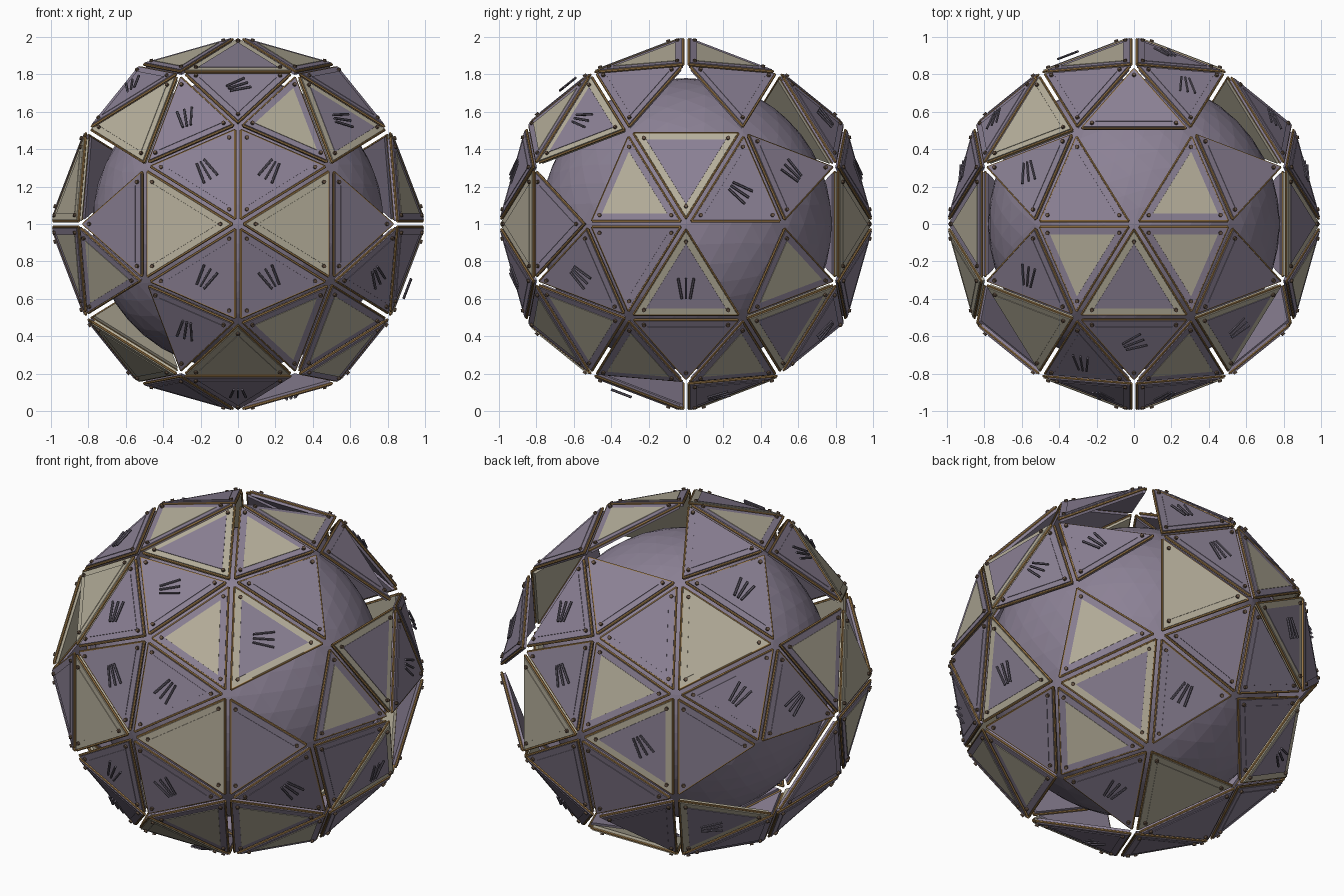
import bpy, bmesh, math
from mathutils import Vector, Matrix

if "Cube" in bpy.data.objects:
    bpy.data.objects.remove(bpy.data.objects["Cube"])


def material(name, rgb):
    m = bpy.data.materials.new(name)
    m.use_nodes = True
    m.diffuse_color = (*rgb, 1)
    bsdf = m.node_tree.nodes["Principled BSDF"]
    bsdf.inputs["Base Color"].default_value = (*rgb, 1)
    bsdf.inputs["Roughness"].default_value = 0.7
    return m


MATS = [material("dusty purple", (0.26, 0.22, 0.30)),
        material("warm cream", (0.47, 0.43, 0.33)),
        material("bronze trim", (0.33, 0.19, 0.065)),
        material("dark bolt", (0.14, 0.09, 0.06)),
        material("vent grey", (0.12, 0.105, 0.14))]
PURPLE, CREAM, BRONZE, BOLT, VENT = range(5)

# Geodesic nodes of one octant (front, left, upper); all others are mirrored
A, B, C = 0.526, 0.851, 0.309
NODE = {
    "O": (0, -1, 0), "X": (1, 0, 0), "Z": (0, 0, 1),
    "T": (0, -B, A), "B": (A, 0, B), "C": (B, -A, 0),
    "P": (0.5, -0.809, C), "Q": (C, -0.5, 0.809), "R": (0.809, -C, 0.5),
}

# Panel styles: p purple, v purple with vents, c cream inset, d cream border,
# D cream border with vents, e all cream, . no panel.
# Each string runs over the sides: left/right, then front/back, then up/down.
# A small letter in a key is a node mirrored over the plane it straddles.
# The vents of a panel point at the first node of its key.
OCTANT_PANELS = {
    "OTP": "vvvpvvcp",
    "QTP": "ccvvvvpp",
    "RQP": "Dc.de.eD",
    "RPC": ".vvc.cv.",
    "CRX": "cpv.ecv.",
    "BQR": "pcpcvevp",
    "QZB": "c.cvcppp",
}
STRADDLING_PANELS = {          # key: (straddled axis, styles)
    "pOP": (2, "eeeD"),
    "CPp": (2, "p.pp"),
    "QTq": (0, "vep."),
    "ZQq": (0, "dv.e"),
    "BRr": (1, ".p.p"),
    "XRr": (1, "dDcp"),
}


def paint(geom_verts, mat):
    for f in {f for v in geom_verts for f in v.link_faces}:
        f.material_index = mat


def inset(tri, d):
    """Shrink a triangle so that every edge moves inward by d."""
    a, b, c = tri
    la, lb, lc = (b - c).length, (c - a).length, (a - b).length
    per = la + lb + lc
    centre = (a * la + b * lb + c * lc) / per
    inradius = (b - a).cross(c - a).length / per
    return [centre + (p - centre) * (1 - d / inradius) for p in tri]


def prism(bm, tri, n, low, high, mat):
    lo = [bm.verts.new(p + n * low) for p in tri]
    hi = [bm.verts.new(p + n * high) for p in tri]
    bm.faces.new(hi)
    bm.faces.new(lo[::-1])
    for i in range(3):
        j = (i + 1) % 3
        bm.faces.new((lo[i], lo[j], hi[j], hi[i]))
    paint(lo + hi, mat)


def rod(bm, a, b, radius, sides, mat):
    d = b - a
    frame = Matrix.Translation((a + b) / 2) @ d.to_track_quat("Z", "Y").to_matrix().to_4x4()
    made = bmesh.ops.create_cone(bm, cap_ends=True, segments=sides, radius1=radius,
                                 radius2=radius, depth=d.length, matrix=frame)
    paint(made["verts"], mat)


def finish(bm, name):
    mesh = bpy.data.meshes.new(name)
    bm.to_mesh(mesh)
    bm.free()
    for m in MATS:
        mesh.materials.append(m)
    ob = bpy.data.objects.new(name, mesh)
    ob.location.z = 1
    bpy.context.collection.objects.link(ob)


def build_panel(tri, style, name):
    n = (tri[1] - tri[0]).cross(tri[2] - tri[0]).normalized()
    if n.dot(tri[0]) < 0:
        tri, n = [tri[0], tri[2], tri[1]], -n
    bm = bmesh.new()
    # Slab and thin inset plate
    prism(bm, inset(tri, 0.020), n, -0.022, 0.009, CREAM if style in "dDe" else PURPLE)
    prism(bm, inset(tri, 0.055), n, 0.009, 0.012, CREAM if style in "ce" else PURPLE)
    # Bronze edging
    rim = [p - n * 0.002 for p in inset(tri, 0.016)]
    for i in range(3):
        rod(bm, rim[i], rim[(i + 1) % 3], 0.007, 6, BRONZE)
    # Corner bolts
    mid = sum(tri, Vector()) / 3
    for p in tri:
        spot = p.lerp(mid, 0.27)
        rod(bm, spot + n * 0.006, spot + n * 0.021, 0.0105, 8, BOLT)
    # Fanned vent bars standing just off the surface
    if style in "vD":
        along = (tri[0] - mid).normalized()
        side = n.cross(along)
        for k in (-1, 0, 1):
            d = (along + side * 0.17 * k) * 0.058
            c = mid + side * 0.032 * k + n * 0.035
            rod(bm, c - d, c + d, 0.007, 6, VENT)
    finish(bm, name)


def mirrored(letter, signs):
    return Vector([c * s for c, s in zip(NODE[letter], signs)])


SIDES = [(sx, sy, sz) for sx in (1, -1) for sy in (1, -1) for sz in (1, -1)]
count = 0

# Panels lying within one octant
for key, styles in OCTANT_PANELS.items():
    for signs, style in zip(SIDES, styles):
        if style != ".":
            count += 1
            build_panel([mirrored(k, signs) for k in key], style, f"shell_panel_{count}")

# Panels crossing a mirror plane
for key, (axis, styles) in STRADDLING_PANELS.items():
    sides = [s for s in SIDES if s[axis] == 1]
    for signs, style in zip(sides, styles):
        if style != ".":
            flipped = [-s if i == axis else s for i, s in enumerate(signs)]
            tri = [mirrored(k.upper(), flipped if k.islower() else signs) for k in key]
            count += 1
            build_panel(tri, style, f"shell_panel_{count}")

# Faceted inner core
core = bmesh.new()
bmesh.ops.create_icosphere(core, subdivisions=4, radius=0.78)
finish(core, "inner_core")
